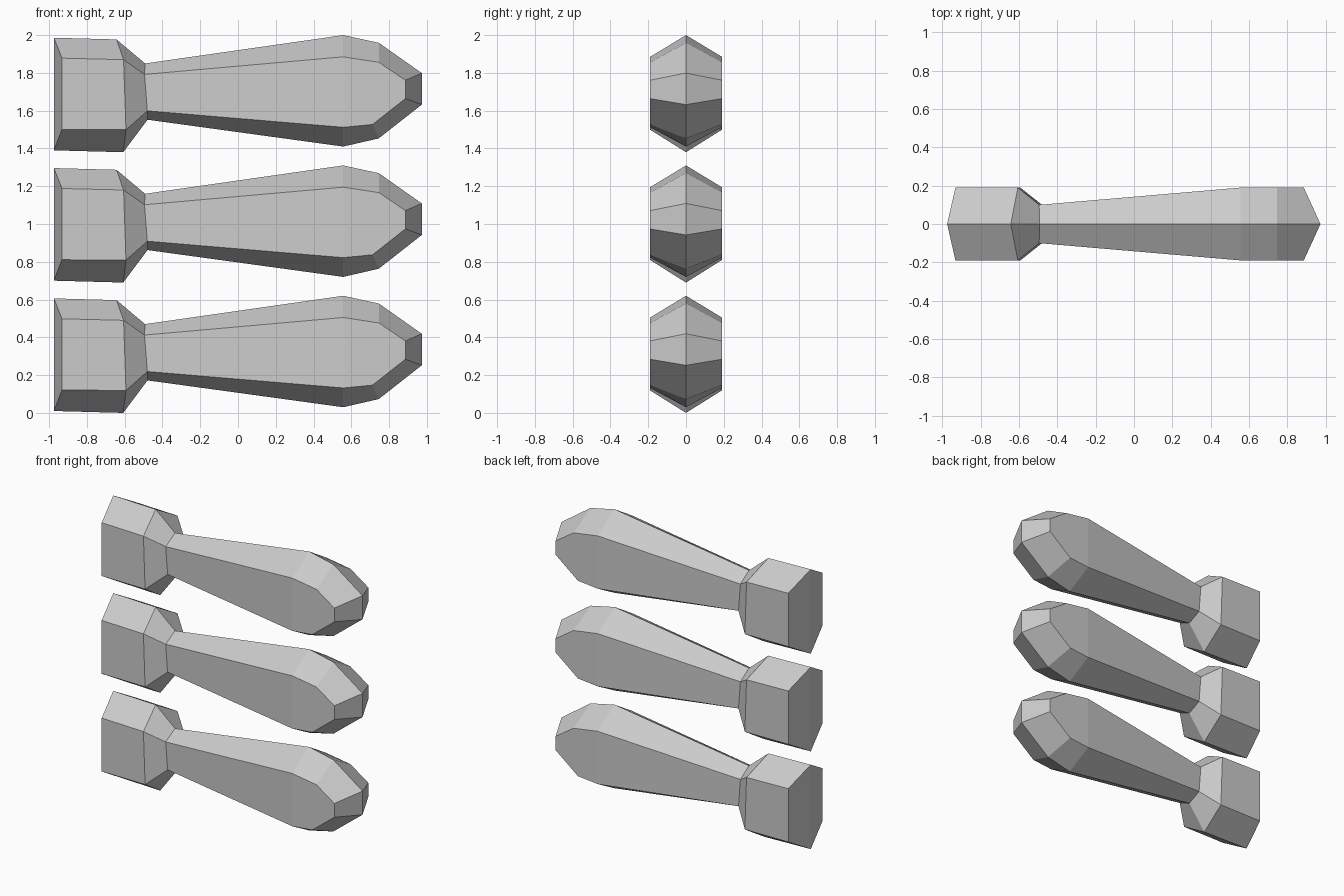
import bpy, bmesh

if "Cube" in bpy.data.objects:
    bpy.data.objects.remove(bpy.data.objects["Cube"])

# Cross-sections along x: half width, then (x, z) of
# top ridge, upper side edge, lower side edge, bottom ridge
SECTIONS = [
    (0.19, (-0.975, 0.606), (-0.932, 0.498), (-0.932, 0.121), (-0.975, 0.010)),
    (0.19, (-0.643, 0.597), (-0.606, 0.490), (-0.593, 0.119), (-0.608, 0.000)),
    (0.10, (-0.492, 0.470), (-0.495, 0.412), (-0.480, 0.219), (-0.479, 0.172)),
    (0.19, (0.557, 0.620), (0.557, 0.505), (0.557, 0.132), (0.557, 0.030)),
    (0.19, (0.746, 0.579), (0.746, 0.476), (0.712, 0.147), (0.745, 0.073)),
    (0.19, (0.886, 0.381), (0.886, 0.381), (0.886, 0.284), (0.886, 0.284)),
]
# Pointed tip: ridge vertices lie further out than the side edges
SECTIONS[-1] = (0.19, (0.973, 0.419), (0.886, 0.381), (0.886, 0.284), (0.973, 0.252))
SPACING = 0.69


def make_peg(name, z_offset):
    bm = bmesh.new()
    rings = []
    for w, top, up, low, bottom in SECTIONS:
        pts = [(top, 0), (up, w), (low, w), (bottom, 0), (low, -w), (up, -w)]
        rings.append([bm.verts.new((p[0], y, p[1])) for p, y in pts])
    # Six-sided skin
    for a, b in zip(rings, rings[1:]):
        for i in range(6):
            j = (i + 1) % 6
            bm.faces.new((a[i], a[j], b[j], b[i]))
    # Each end is two faces meeting on a vertical ridge
    for r in (rings[0], rings[-1]):
        bm.faces.new(r[0:4])
        bm.faces.new((r[3], r[4], r[5], r[0]))
    bmesh.ops.recalc_face_normals(bm, faces=bm.faces)
    mesh = bpy.data.meshes.new(name)
    bm.to_mesh(mesh)
    bm.free()
    obj = bpy.data.objects.new(name, mesh)
    obj.location.z = z_offset
    bpy.context.collection.objects.link(obj)


# Three identical pegs stacked vertically
for n, name in enumerate(("lower_peg", "middle_peg", "upper_peg")):
    make_peg(name, n * SPACING)
